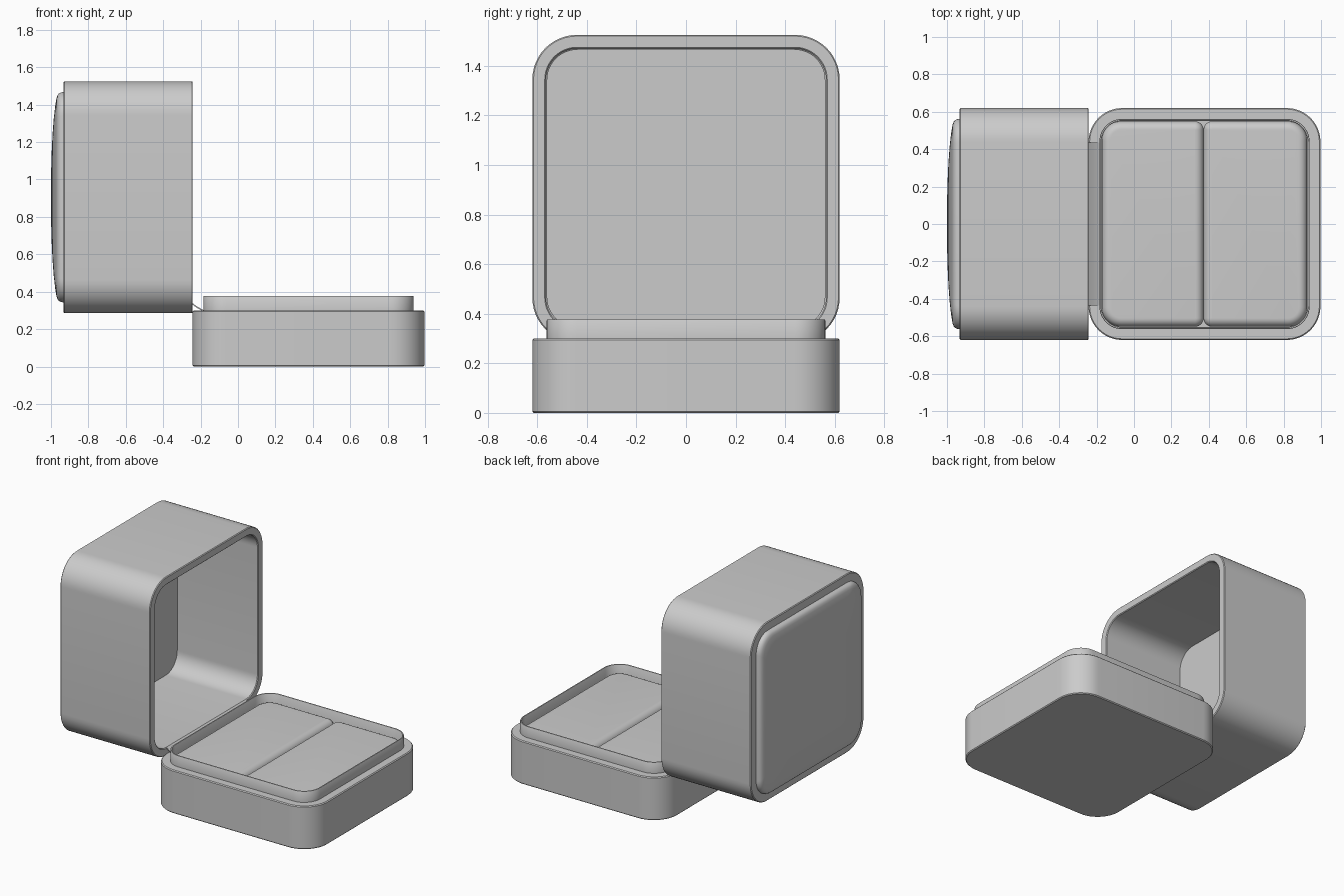
import bpy, bmesh
from math import sin, cos, pi, radians

if "Cube" in bpy.data.objects:
    bpy.data.objects.remove(bpy.data.objects["Cube"])

N = 12  # segments per rounded corner


def rrect(cx, cy, hx, hy, radii):
    """Rounded rectangle; radii are for the ++, -+, --, +- corners."""
    pts = []
    signs = [(1, 1), (-1, 1), (-1, -1), (1, -1)]
    for k, ((sx, sy), r) in enumerate(zip(signs, radii)):
        ox, oy = cx + sx * (hx - r), cy + sy * (hy - r)
        for i in range(N + 1):
            a = pi / 2 * (k + i / N)
            pts.append((ox + r * cos(a), oy + r * sin(a)))
    return pts


def loft(name, rings, place, loop=False):
    """Skin a stack of (outline, height) rings, capped or closed on itself."""
    bm = bmesh.new()
    rows = [[bm.verts.new(place(a, b, h)) for a, b in pts] for pts, h in rings]
    n = len(rows[0])
    pairs = list(zip(rows, rows[1:]))
    if loop:
        pairs.append((rows[-1], rows[0]))
    else:
        bm.faces.new(rows[0])
        bm.faces.new(rows[-1])
    for p, q in pairs:
        for i in range(n):
            j = (i + 1) % n
            bm.faces.new((p[i], p[j], q[j], q[i]))
    bmesh.ops.recalc_face_normals(bm, faces=bm.faces)
    me = bpy.data.meshes.new(name)
    bm.to_mesh(me)
    bm.free()
    ob = bpy.data.objects.new(name, me)
    bpy.context.collection.objects.link(ob)
    bpy.ops.object.select_all(action='DESELECT')
    ob.select_set(True)
    bpy.context.view_layer.objects.active = ob
    bpy.ops.object.shade_smooth_by_angle(angle=radians(35))
    return ob


def upright(a, b, h):
    return (a, b, h)


def sideways(a, b, h):
    return (h, a, b)


def section(cx, cy, half, r):
    """Square section centred on a part; returns an inset function."""
    return lambda d: rrect(cx, cy, half - d, half - d, [max(r - d, 0.004)] * 4)


# Base tray with its narrow raised lip
CX = 0.377
s = section(CX, 0, 0.62, 0.18)
loft("base_tray", [
    (s(0.006), 0), (s(0), 0.006), (s(0), 0.294), (s(0.006), 0.30),
    (s(0.058), 0.30), (s(0.058), 0.373), (s(0.060), 0.376),
    (s(0.067), 0.376), (s(0.069), 0.373), (s(0.069), 0.22)], upright)

# Two ring cushions meeting in a slot
R, E = 0.105, 0.045
for name, x0, x1, radii in (
        ("cushion_left", CX - 0.549, 0.372, [E, R, R, E]),
        ("cushion_right", 0.372, CX + 0.549, [R, E, E, R])):
    rings = []
    for h, d in [(0.2, 0)] + [(0.33 - E + E * sin(t * pi / 16),
                               E * (1 - cos(t * pi / 16))) for t in range(9)]:
        rr = [(r if r == R else 0.046) - d for r in radii]
        hx = (x1 - x0) / 2
        rings.append((rrect((x0 + x1) / 2, 0, hx - d, 0.549 - d, rr), h))
    loft(name, rings, upright)

# Lid frame: square tube open towards the base
CZ = 0.905
s = section(0, CZ, 0.62, 0.18)
xb, xf = -0.932, -0.242
loft("lid_frame", [
    (s(0.005), xb), (s(0), xb + 0.005), (s(0), xf - 0.005), (s(0.005), xf),
    (s(0.050), xf), (s(0.055), xf - 0.005), (s(0.055), xb + 0.005),
    (s(0.060), xb)], sideways, loop=True)

# Domed lid panel, flat inside
outline = rrect(0, 0, 0.562, 0.562, [0.125] * 4)
profile = [(1, -0.86), (1, -0.935), (0.996, -0.948), (0.986, -0.958),
           (0.970, -0.965), (0.945, -0.970), (0.88, -0.9765), (0.75, -0.985),
           (0.6, -0.9915), (0.4, -0.997), (0.2, -0.9995), (0.05, -1.0)]
loft("lid_panel", [([(a * k, CZ + b * k) for a, b in outline], x)
                   for k, x in profile], sideways)

# Curved hinge strip linking the lid to the base lip
arc = [(-0.245 + 0.06 * sin(t * pi / 12), 0.303 + 0.037 * (1 - sin(t * pi / 12)) ** 1.2)
       for t in range(7)]
strip = arc + [(x, z - 0.008) for x, z in reversed(arc)]
loft("hinge_strip", [(strip, -0.435), (strip, 0.435)],
     lambda a, b, h: (a, h, b))
